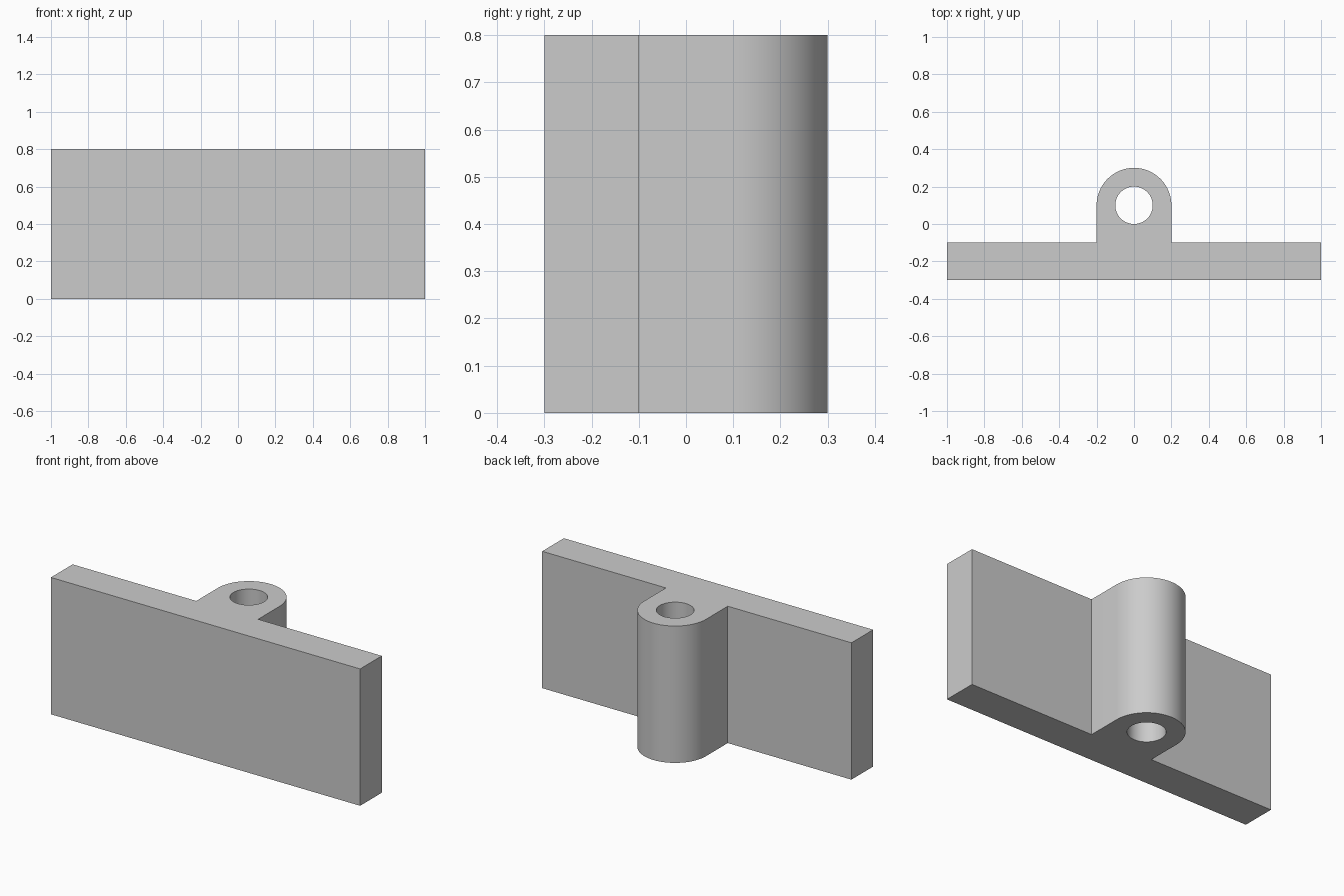
import bpy
import bmesh
from math import cos, sin, pi, radians
from mathutils import Vector

cube = bpy.data.objects.get("Cube")
if cube:
    bpy.data.objects.remove(cube, do_unlink=True)

HEIGHT = 0.8
BARREL = Vector((0, 0.1, 0))   # centre of the round lug
OUTER, BORE = 0.2, 0.1
SEGS = 32                      # segments per half circle


def arc(radius, count, steps):
    return [BARREL + Vector((radius * cos(pi * i / steps), radius * sin(pi * i / steps), 0))
            for i in range(count)]


def add_loop(bm, points):
    verts = [bm.verts.new(p) for p in points]
    return [bm.edges.new((v, verts[(i + 1) % len(verts)])) for i, v in enumerate(verts)]


# Plan outline: flat plate with a rounded lug behind it
right_side = [Vector(p) for p in ((-1, -0.3, 0), (1, -0.3, 0), (1, -0.1, 0), (OUTER, -0.1, 0))]
left_side = [Vector(p) for p in ((-OUTER, -0.1, 0), (-1, -0.1, 0))]
outline = right_side + arc(OUTER, SEGS + 1, SEGS) + left_side

bm = bmesh.new()
edges = add_loop(bm, outline) + add_loop(bm, arc(BORE, 2 * SEGS, SEGS))
bmesh.ops.triangle_fill(bm, use_beauty=True, edges=edges, normal=(0, 0, 1))

# Raise the plan to full height, leaving the pin hole open through it
ext = bmesh.ops.extrude_face_region(bm, geom=bm.faces[:], use_keep_orig=True)
top = [g for g in ext["geom"] if isinstance(g, bmesh.types.BMVert)]
bmesh.ops.translate(bm, vec=(0, 0, HEIGHT), verts=top)
bmesh.ops.recalc_face_normals(bm, faces=bm.faces[:])

mesh = bpy.data.meshes.new("hinge_bracket")
bm.to_mesh(mesh)
bm.free()
bracket = bpy.data.objects.new("hinge_bracket", mesh)
bpy.context.collection.objects.link(bracket)

# Plain grey finish
grey = bpy.data.materials.new("light_grey")
grey.use_nodes = True
colour = (0.6, 0.6, 0.6, 1)
grey.diffuse_color = colour
grey.node_tree.nodes["Principled BSDF"].inputs["Base Color"].default_value = colour
mesh.materials.append(grey)

# Smooth barrel and bore, crisp edges elsewhere
bpy.ops.object.select_all(action="DESELECT")
bracket.select_set(True)
bpy.context.view_layer.objects.active = bracket
bpy.ops.object.shade_smooth_by_angle(angle=radians(30))
